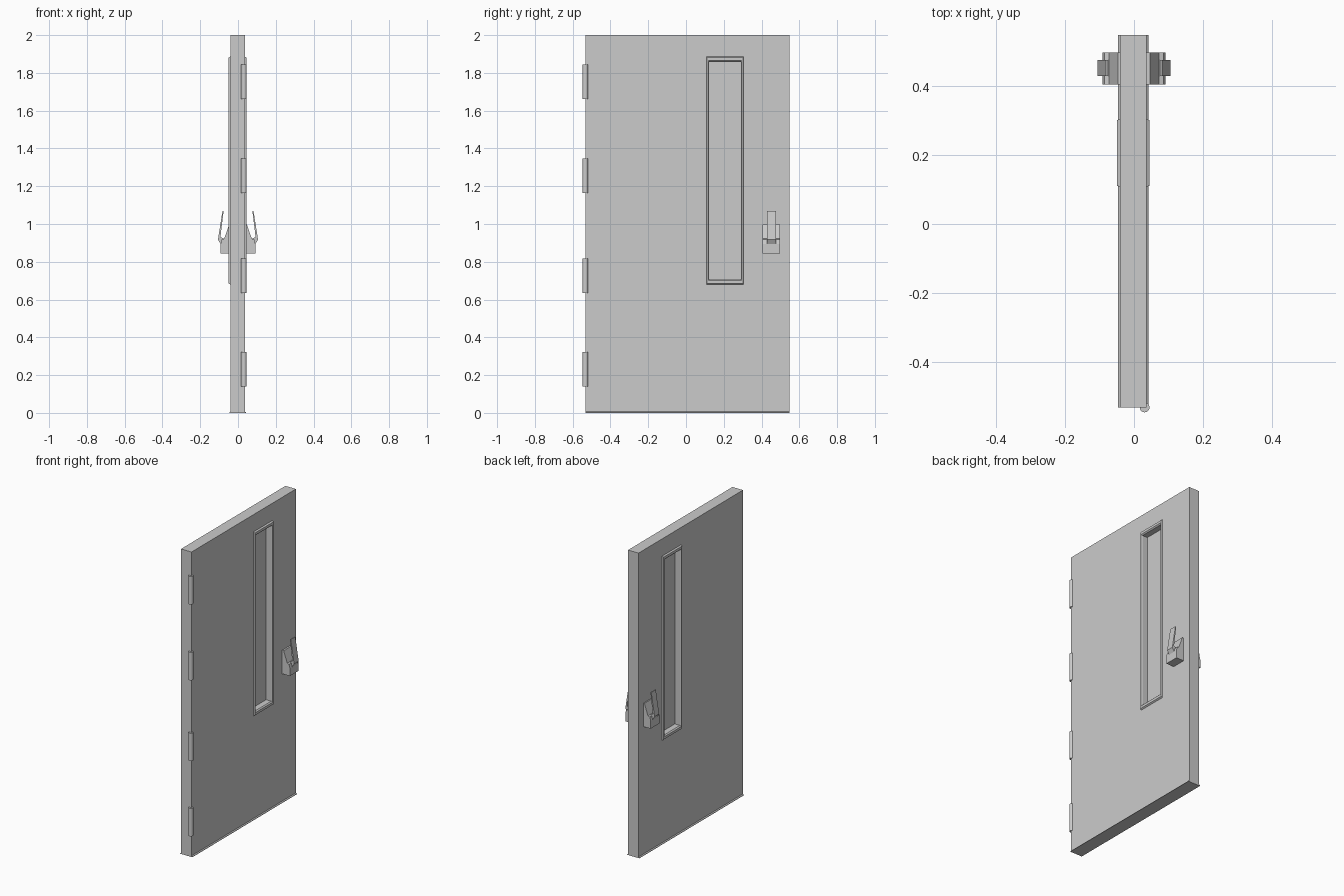
import bpy, bmesh

if "Cube" in bpy.data.objects:
    bpy.data.objects.remove(bpy.data.objects["Cube"])


def make_object(name, bm):
    bmesh.ops.recalc_face_normals(bm, faces=bm.faces)
    mesh = bpy.data.meshes.new(name)
    bm.to_mesh(mesh)
    bm.free()
    obj = bpy.data.objects.new(name, mesh)
    bpy.context.collection.objects.link(obj)
    return obj


def extrude_xz(name, profile, y0, y1):
    """Extrude an x-z outline along y."""
    bm = bmesh.new()
    face = bm.faces.new([bm.verts.new((x, y0, z)) for x, z in profile])
    ext = bmesh.ops.extrude_face_region(bm, geom=[face])
    verts = [v for v in ext["geom"] if isinstance(v, bmesh.types.BMVert)]
    bmesh.ops.translate(bm, verts=verts, vec=(0, y1 - y0, 0))
    return make_object(name, bm)


def box(name, x0, x1, y0, y1, z0, z1):
    return extrude_xz(name, [(x0, z0), (x1, z0), (x1, z1), (x0, z1)], y0, y1)


# Door slab with a small flared sill at the bottom
BACK, FRONT = -0.040, 0.036
slab = extrude_xz("door_slab", [
    (-0.046, 0), (0.042, 0), (0.042, 0.003), (FRONT, 0.008),
    (FRONT, 2), (BACK, 2), (BACK, 0.008), (-0.046, 0.003)], -0.533, 0.549)

# Window opening
WY0, WY1, WZ0, WZ1 = 0.108, 0.305, 0.679, 1.887
cutter = box("window_cutter", -0.2, 0.2, WY0 + 0.012, WY1 - 0.012, WZ0 + 0.025, WZ1 - 0.025)
cutter.hide_render = True
cutter.hide_viewport = True
cut = slab.modifiers.new("window_opening", "BOOLEAN")
cut.object = cutter
cut.solver = "EXACT"

# Window frame: rectangular rings bridged through the door thickness
# each ring is (x, inset in y, inset in z)
rings = [(BACK, 0, 0), (-0.049, 0.003, 0.006), (-0.049, 0.011, 0.022), (-0.042, 0.015, 0.029),
         (0.038, 0.015, 0.029), (0.045, 0.011, 0.022), (0.045, 0.003, 0.006), (FRONT, 0, 0)]
bm = bmesh.new()
loops = []
for x, a, b in rings:
    loops.append([bm.verts.new((x, y, z)) for y, z in (
        (WY0 + a, WZ0 + b), (WY1 - a, WZ0 + b), (WY1 - a, WZ1 - b), (WY0 + a, WZ1 - b))])
for p, q in zip(loops, loops[1:]):
    for i in range(4):
        j = (i + 1) % 4
        bm.faces.new((p[i], p[j], q[j], q[i]))
make_object("window_frame", bm)

# Window pane
box("window_pane", -0.005, 0.001, WY0 + 0.014, WY1 - 0.014, WZ0 + 0.028, WZ1 - 0.028)

# Hinge barrels
for i, z in enumerate((0.232, 0.725, 1.255, 1.752)):
    bpy.ops.mesh.primitive_cylinder_add(vertices=12, radius=0.0145, depth=0.183,
                                        location=(0.031, -0.533, z))
    hinge = bpy.context.object
    hinge.name = f"hinge_{i + 1}"
    bpy.ops.object.shade_smooth_by_angle()

# Paddle handles, one on each side
base = [(0.030, 0.843), (0.092, 0.843), (0.092, 0.895), (0.086, 0.918),
        (0.073, 0.922), (0.047, 0.997), (0.030, 0.997)]
lever = [(0.080, 0.893), (0.092, 0.893), (0.106, 0.918), (0.082, 1.070),
         (0.076, 1.070), (0.093, 0.932), (0.072, 0.921)]
for side, s in (("front", 1), ("back", -1)):
    extrude_xz(f"handle_base_{side}", [(s * x, z) for x, z in base], 0.406, 0.498)
    extrude_xz(f"handle_lever_{side}", [(s * x, z) for x, z in lever], 0.430, 0.477)
